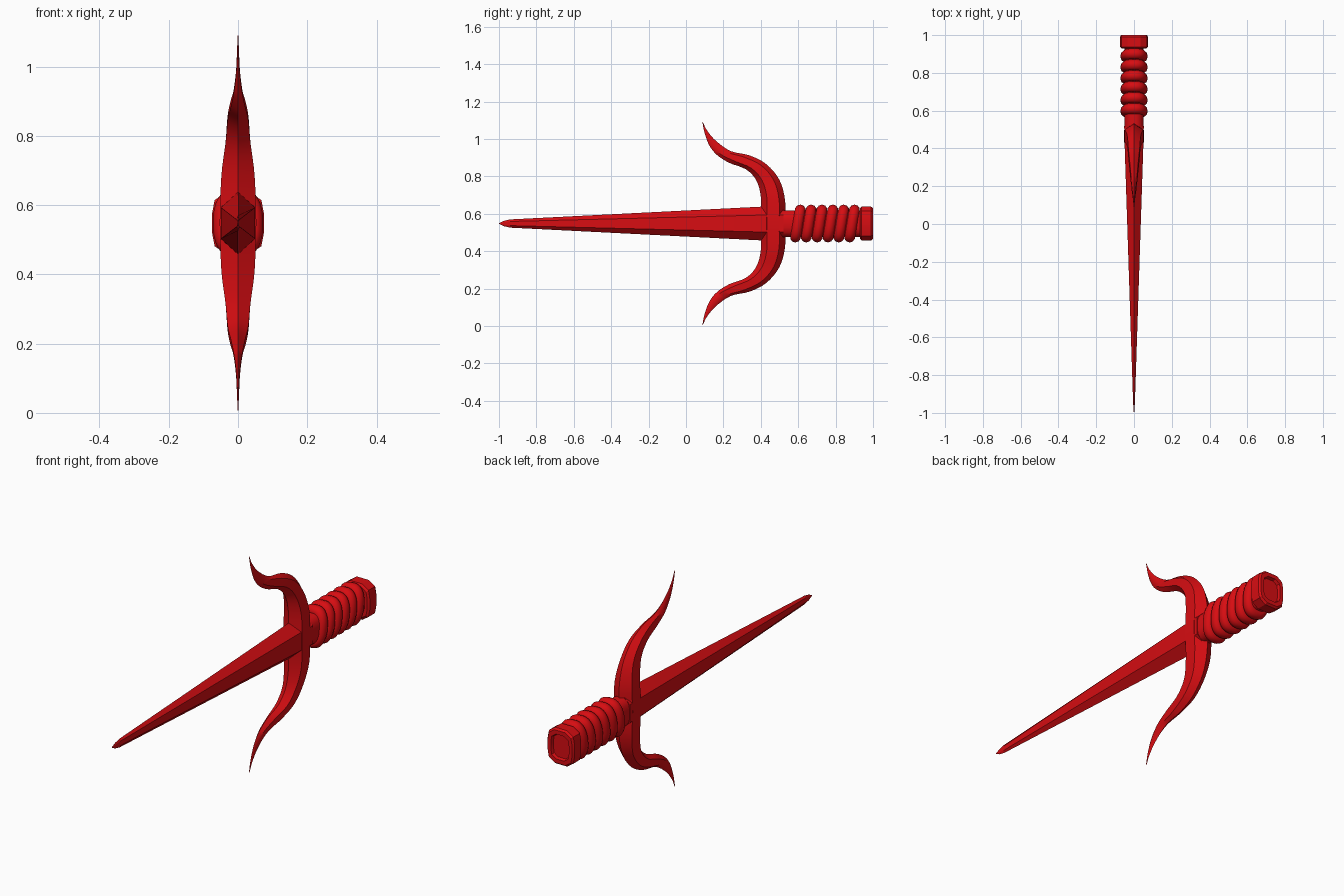
import bpy, math
from mathutils import Vector

MID = 0.548  # height of the weapon's axis

cube = bpy.data.objects.get("Cube")
if cube:
    bpy.data.objects.remove(cube, do_unlink=True)

red = bpy.data.materials.new("red")
red.use_nodes = True
colour = (0.68, 0.004, 0.006, 1)
red.diffuse_color = colour
red.node_tree.nodes["Principled BSDF"].inputs["Base Color"].default_value = colour


def loft(name, rings, closed=False, angle=30):
    """Skin a list of equal-length point rings; cap the ends unless closed."""
    n, m = len(rings[0]), len(rings)
    faces = []
    for i in range(m if closed else m - 1):
        for j in range(n):
            k, nxt = (j + 1) % n, (i + 1) % m
            faces.append((i * n + j, i * n + k, nxt * n + k, nxt * n + j))
    if not closed:
        faces += [tuple(range(n))[::-1], tuple(range((m - 1) * n, m * n))]
    mesh = bpy.data.meshes.new(name)
    mesh.from_pydata([p for r in rings for p in r], [], faces)
    mesh.materials.append(red)
    obj = bpy.data.objects.new(name, mesh)
    bpy.context.collection.objects.link(obj)
    bpy.ops.object.select_all(action='DESELECT')
    obj.select_set(True)
    bpy.context.view_layer.objects.active = obj
    bpy.ops.object.mode_set(mode='EDIT')
    bpy.ops.mesh.select_all(action='SELECT')
    bpy.ops.mesh.normals_make_consistent(inside=False)
    bpy.ops.object.mode_set(mode='OBJECT')
    bpy.ops.object.shade_smooth_by_angle(angle=math.radians(angle))
    return obj


def section(profile, y, sx, sz):
    return [Vector((a * sx, y, MID + b * sz)) for a, b in profile]


def rounded(n, power):
    """Unit superellipse."""
    pts = []
    for i in range(n):
        t = 2 * math.pi * (i + 0.5) / n
        c, s = math.cos(t), math.sin(t)
        pts.append((math.copysign(abs(c) ** power, c), math.copysign(abs(s) ** power, s)))
    return pts


def spline(points, steps=4):
    """Catmull-Rom curve through the points."""
    p = [Vector(q) for q in points]
    p = [2 * p[0] - p[1]] + p + [2 * p[-1] - p[-2]]
    out = []
    for a, b, c, d in zip(p, p[1:], p[2:], p[3:]):
        for i in range(steps):
            t = i / steps
            out.append(0.5 * (2 * b + (c - a) * t + (2 * a - 5 * b + 4 * c - d) * t ** 2
                              + (3 * b - a - 3 * c + d) * t ** 3))
    return out + [p[-2]]


# Blade: tapered hexagonal bar with a short point
HEX = [(0, 1), (1, 0.5), (1, -0.5), (0, -1), (-1, -0.5), (-1, 0.5)]
loft("blade", [section(HEX, y, sx, sz) for y, sx, sz in
               [(-1, 0.001, 0.001), (-0.975, 0.003, 0.014), (-0.94, 0.005, 0.022),
                (0.4, 0.049, 0.09), (0.52, 0.052, 0.092)]], angle=20)

# Guard with two curved prongs: outer y, outer z, inner y, inner z, half width
prong = spline([(0.53, 0.55, 0.40, 0.55, 0.053), (0.53, 0.67, 0.40, 0.69, 0.048),
                (0.50, 0.78, 0.375, 0.78, 0.036), (0.43, 0.865, 0.32, 0.838, 0.03),
                (0.34, 0.912, 0.23, 0.873, 0.021), (0.24, 0.935, 0.165, 0.915, 0.013),
                (0.16, 0.99, 0.125, 0.965, 0.006), (0.113, 1.045, 0.1, 1.03, 0.003),
                (0.09, 1.09, 0.088, 1.088, 0.001)])


def prong_ring(s, sign):
    outer = Vector((0, s[0], MID + sign * (s[1] - MID)))
    inner = Vector((0, s[2], MID + sign * (s[3] - MID)))
    centre, half = (outer + inner) / 2, (outer - inner) / 2
    return [centre + half * b + Vector((a * s[4], 0, 0)) for a, b in HEX]


loft("guard_prongs", [prong_ring(s, -1) for s in prong[:0:-1]]
     + [prong_ring(s, 1) for s in prong], angle=40)

# Grip core
oval = rounded(16, 0.75)
loft("grip_core", [section(oval, y, 0.052, 0.072) for y in (0.5, 0.95)])

# Slanted cord wraps around the grip
TUBE = 0.029
for i in range(6):
    y0 = 0.598 + 0.058 * i
    rings = []
    for a, b in rounded(32, 0.75):
        centre = Vector((a * 0.044, y0 + 0.013 * b, MID + b * 0.073))
        out = Vector((a, 0, b)).normalized()
        rings.append([centre + TUBE * (out * math.cos(t) + Vector((0, 1, 0)) * math.sin(t))
                      for t in (2 * math.pi * k / 10 for k in range(10))])
    loft(f"grip_wrap_{i + 1}", rings, closed=True, angle=50)

# Pommel: chamfered cap with a recessed end
quarter = [(0.45, 1), (0.9, 0.74), (1, 0.3)]
cap = (quarter + [(a, -b) for a, b in quarter[::-1]]
       + [(-a, -b) for a, b in quarter] + [(-a, b) for a, b in quarter[::-1]])
loft("pommel", [section(cap, y, sx, sz) for y, sx, sz in
                [(0.93, 0.066, 0.08), (0.938, 0.075, 0.09), (0.99, 0.075, 0.09),
                 (1.0, 0.068, 0.082), (1.0, 0.05, 0.062), (0.985, 0.046, 0.057)]], angle=25)
